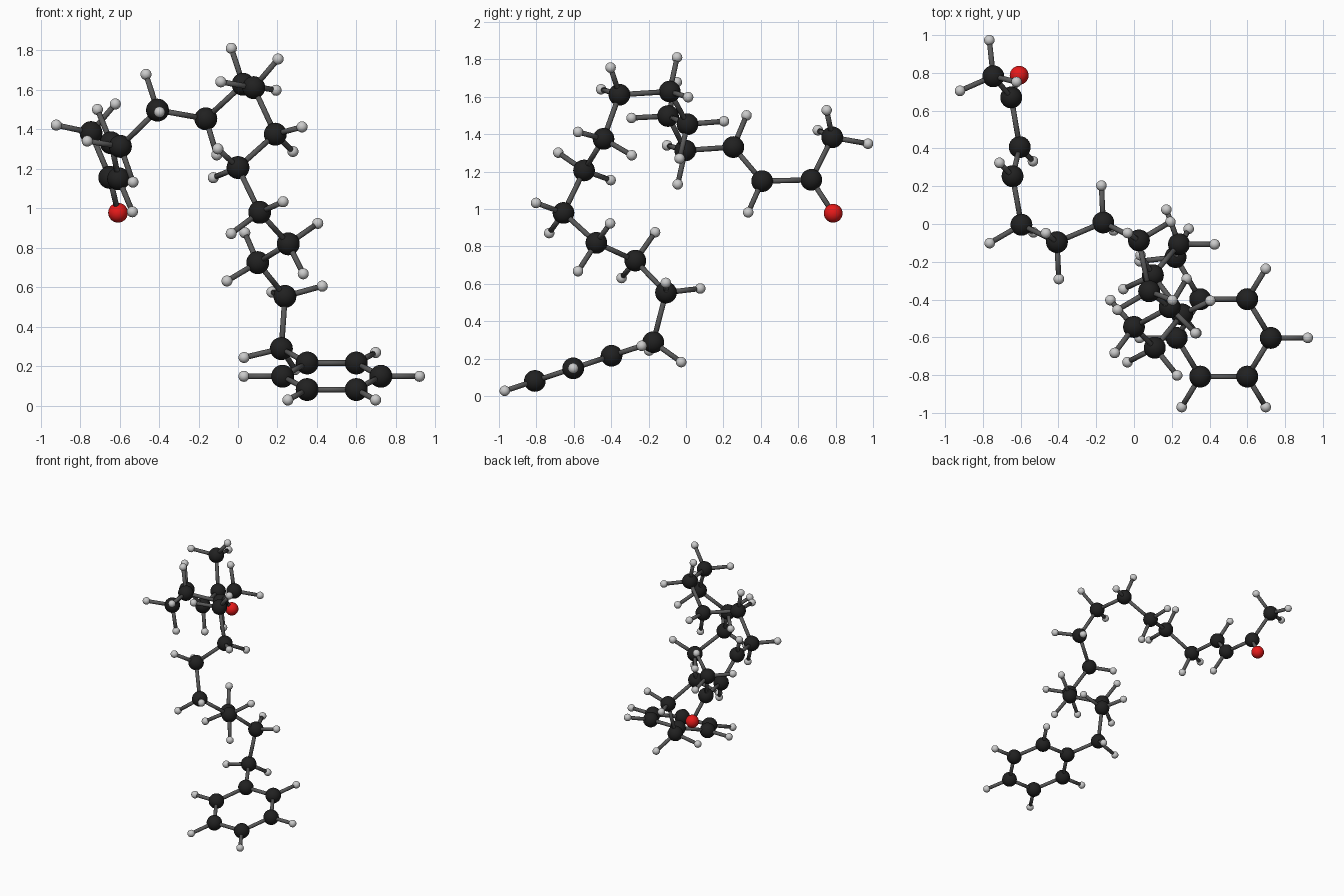
import bpy, bmesh, math
from mathutils import Vector, Matrix

if "Cube" in bpy.data.objects:
    bpy.data.objects.remove(bpy.data.objects["Cube"])

R_C, R_H, R_O, R_BOND, CH = 0.058, 0.028, 0.05, 0.014, 0.196

# Backbone carbons, from the ring outwards to the end methyl
chain = [Vector(p) for p in [
    (.22, -.175, .295), (.238, -.107, .56), (.10, -.271, .731), (.255, -.479, .826),
    (.11, -.655, .986), (0, -.545, 1.213), (.189, -.441, 1.382), (.08, -.356, 1.618),
    (.026, -.087, 1.635), (-.163, .008, 1.46), (-.408, -.096, 1.504), (-.596, -.004, 1.32),
    (-.643, .253, 1.338), (-.605, .407, 1.156), (-.65, .67, 1.163), (-.745, .782, 1.39)]]
oxygen = Vector((-.608, .787, .984))
methyl_h = [Vector(p) for p in [(-.766, .973, 1.356), (-.921, .705, 1.428), (-.622, .752, 1.535)]]

carbons, hydrogens, bonds = list(chain), [], []


def add_h(c, pos):
    hydrogens.append(pos)
    bonds.append((c, pos))


# Six-sided ring with a hydrogen on every corner but the joined one
centre, v = Vector((.475, -.603, .155)), Vector((0, .95, .312)).normalized()
ring, outward = [], []
for i in range(6):
    a = math.radians(60 * i)
    d = Vector((math.cos(a), 0, 0)) + v * math.sin(a)
    outward.append(d)
    ring.append(centre + d * .249)
carbons += ring
for i in range(6):
    bonds.append((ring[i], ring[(i + 1) % 6]))
    if i != 2:
        add_h(ring[i], ring[i] + outward[i] * CH)

# Chain bonds, then hydrogens placed from the neighbouring bond directions
path = [ring[2]] + chain
bonds += list(zip(path, path[1:]))
bonds.append((chain[14], oxygen))
for i in range(1, 15):
    c = path[i]
    p, q = (path[i - 1] - c).normalized(), (path[i + 1] - c).normalized()
    out = -(p + q).normalized()
    if i <= 12:
        side = p.cross(q).normalized()
        for s in (-1, 1):
            add_h(c, c + CH * (out * .59 + side * s * .807))
    else:
        add_h(c, c + CH * out)
for h in methyl_h:
    add_h(chain[15], h)

# Rest the lowest atom on the floor
drop = Vector((0, 0, min(h.z for h in hydrogens) - R_H))


def material(name, rgb):
    m = bpy.data.materials.new(name)
    m.diffuse_color = (*rgb, 1)
    m.use_nodes = True
    m.node_tree.nodes["Principled BSDF"].inputs["Base Color"].default_value = m.diffuse_color
    return m


def finish(name, bm, mat):
    for f in bm.faces:
        f.smooth = True
    me = bpy.data.meshes.new(name)
    bm.to_mesh(me)
    bm.free()
    me.materials.append(mat)
    ob = bpy.data.objects.new(name, me)
    bpy.context.collection.objects.link(ob)
    return ob


def atoms(name, points, radius, mat):
    bm = bmesh.new()
    for p in points:
        bmesh.ops.create_uvsphere(bm, u_segments=24, v_segments=14, radius=radius,
                                  matrix=Matrix.Translation(p - drop))
    return finish(name, bm, mat)


atoms("carbon_atoms", carbons, R_C, material("black", (.015, .015, .015)))
atoms("hydrogen_atoms", hydrogens, R_H, material("light_grey", (.6, .6, .6)))
atoms("oxygen_atom", [oxygen], R_O, material("red", (.8, .01, .01)))

# Bond sticks
bm = bmesh.new()
for a, b in bonds:
    d = b - a
    m = Matrix.Translation((a + b) / 2 - drop) @ d.to_track_quat('Z', 'Y').to_matrix().to_4x4()
    bmesh.ops.create_cone(bm, cap_ends=True, segments=16, radius1=R_BOND, radius2=R_BOND,
                          depth=d.length, matrix=m)
finish("bond_sticks", bm, material("dark_grey", (.1, .1, .1)))
